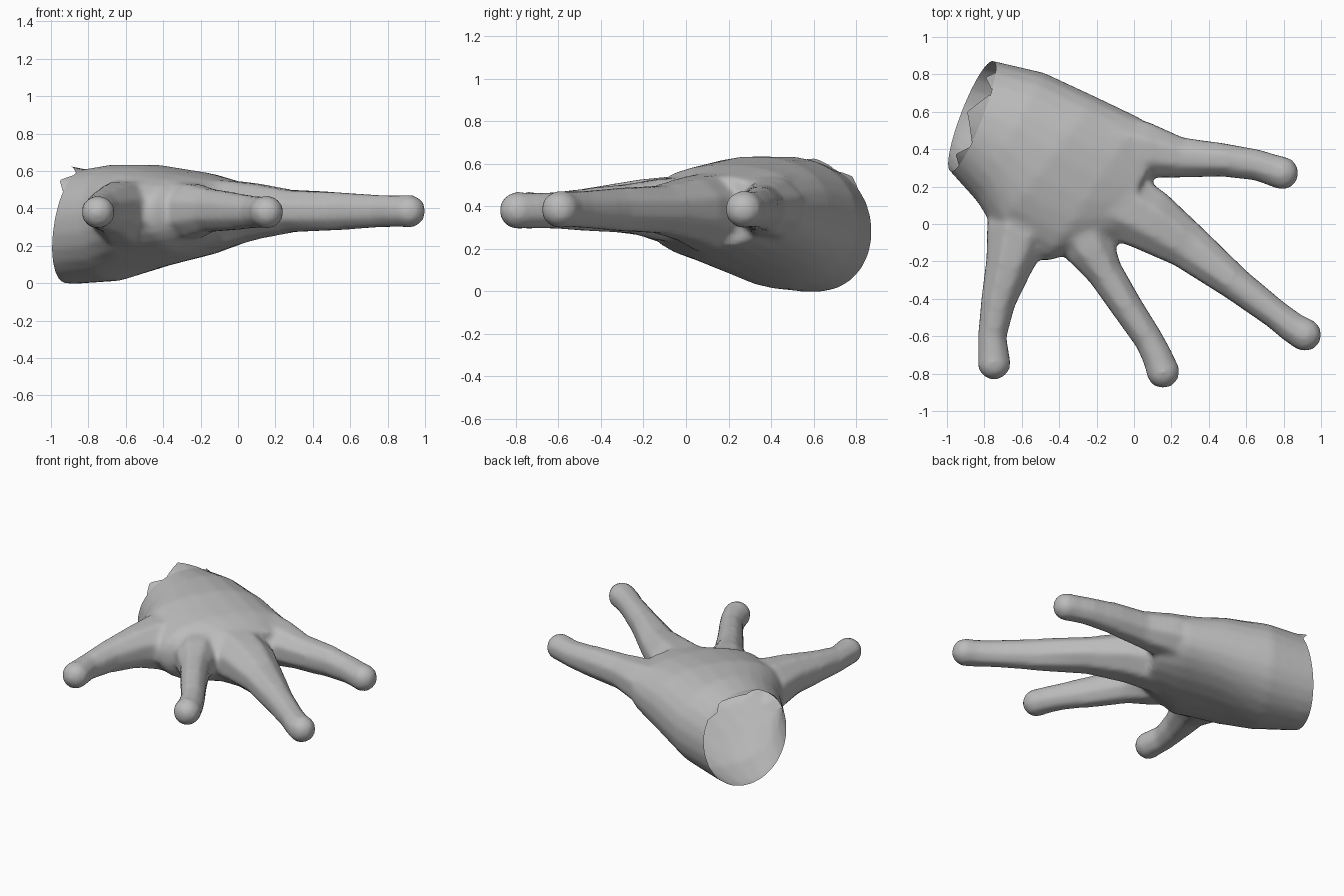
import bpy, bmesh, math
from mathutils import Vector

cube = bpy.data.objects.get("Cube")
if cube:
    bpy.data.objects.remove(cube)

skin = bpy.data.materials.new("plain_grey")
skin.use_nodes = True
GREY = (0.5, 0.5, 0.5, 1)
skin.diffuse_color = GREY
skin.node_tree.nodes["Principled BSDF"].inputs["Base Color"].default_value = GREY


def loft(bm, rings):
    """Skin a closed tube through rings of points."""
    loops = [[bm.verts.new(p) for p in ring] for ring in rings]
    count = len(loops[0])
    for a, b in zip(loops, loops[1:]):
        for i in range(count):
            j = (i + 1) % count
            bm.faces.new((a[i], a[j], b[j], b[i]))
    bm.faces.new(loops[0][::-1])
    bm.faces.new(loops[-1])


def oval(centre, across, up, sides, power=1):
    """Ring of points; a power below one makes it boxier."""
    def bend(value):
        return math.copysign(abs(value) ** power, value)
    turns = [math.tau * (i + 0.5) / sides for i in range(sides)]
    return [centre + across * bend(math.cos(t)) + up * bend(math.sin(t)) for t in turns]


def palm(bm, sections):
    """Each section: two edge points in plan, lowest and highest z, power."""
    rings = []
    for x1, y1, x2, y2, low, high, power in sections:
        a, b = Vector((x1, y1, 0)), Vector((x2, y2, 0))
        centre = (a + b) / 2 + Vector((0, 0, (low + high) / 2))
        rings.append(oval(centre, (a - b) / 2, Vector((0, 0, (high - low) / 2)), 24, power))
    loft(bm, rings)


def finger(bm, path):
    """Path points: x, y, z, half width, half height; a ball ends the finger."""
    points = [Vector(p[:3]) for p in path]
    rings = []
    for i, p in enumerate(path):
        along = points[min(i + 1, len(path) - 1)] - points[max(i - 1, 0)]
        across = Vector((-along.y, along.x, 0)).normalized()
        rings.append(oval(points[i], across * p[3], Vector((0, 0, p[4])), 8))
    loft(bm, rings)
    ball = bmesh.ops.create_icosphere(bm, subdivisions=2, radius=0.092)
    bmesh.ops.translate(bm, verts=ball["verts"], vec=points[-1])


def add_object(name, bm):
    mesh = bpy.data.meshes.new(name)
    bm.to_mesh(mesh)
    bm.free()
    obj = bpy.data.objects.new(name, mesh)
    bpy.context.collection.objects.link(obj)
    mesh.materials.append(skin)
    return obj


# Palm and wrist
bm = bmesh.new()
palm(bm, [
    (-0.92, 0.91, -1.17, 0.50, 0.01, 0.56, 1),
    (-0.74, 0.87, -1.01, 0.31, -0.005, 0.60, 0.97),
    (-0.48, 0.81, -0.84, 0.12, 0.01, 0.635, 0.93),
    (-0.20, 0.68, -0.74, -0.04, 0.08, 0.635, 0.88),
    (0.03, 0.57, -0.47, -0.20, 0.145, 0.595, 0.88),
    (0.13, 0.38, -0.13, -0.10, 0.21, 0.54, 0.9),
])

# Four fingers, thumb side first
finger(bm, [
    (-0.56, 0.15, 0.36, 0.18, 0.20), (-0.62, -0.05, 0.375, 0.185, 0.18),
    (-0.668, -0.22, 0.395, 0.135, 0.14), (-0.727, -0.42, 0.39, 0.098, 0.11),
    (-0.758, -0.60, 0.38, 0.081, 0.09), (-0.752, -0.68, 0.38, 0.087, 0.09),
    (-0.748, -0.745, 0.38, 0.093, 0.09)])
finger(bm, [
    (-0.34, 0.10, 0.38, 0.16, 0.18), (-0.235, -0.13, 0.385, 0.145, 0.155),
    (-0.155, -0.26, 0.39, 0.102, 0.125), (-0.04, -0.44, 0.385, 0.09, 0.11),
    (0.08, -0.62, 0.38, 0.082, 0.092), (0.125, -0.71, 0.38, 0.086, 0.09),
    (0.155, -0.79, 0.38, 0.093, 0.09)])
finger(bm, [
    (-0.10, 0.12, 0.37, 0.21, 0.20), (0.09, 0.015, 0.385, 0.18, 0.16),
    (0.29, -0.12, 0.385, 0.134, 0.12), (0.55, -0.325, 0.385, 0.096, 0.108),
    (0.76, -0.485, 0.385, 0.083, 0.092), (0.85, -0.555, 0.385, 0.088, 0.09),
    (0.914, -0.592, 0.385, 0.093, 0.09)])
finger(bm, [
    (-0.14, 0.42, 0.38, 0.19, 0.19), (0.06, 0.395, 0.39, 0.16, 0.15),
    (0.25, 0.355, 0.39, 0.115, 0.12), (0.48, 0.342, 0.39, 0.095, 0.108),
    (0.66, 0.315, 0.385, 0.088, 0.092), (0.73, 0.292, 0.385, 0.089, 0.09),
    (0.792, 0.272, 0.385, 0.093, 0.09)])
hand = add_object("hand", bm)

# Fuse the parts into one skin with soft webs between the fingers
fuse = hand.modifiers.new("fuse", "REMESH")
fuse.mode = "VOXEL"
fuse.voxel_size = 0.018
soften = hand.modifiers.new("soften", "SMOOTH")
soften.factor = 0.5
soften.iterations = 8
graph = bpy.context.evaluated_depsgraph_get()
fused = bpy.data.meshes.new_from_object(hand.evaluated_get(graph))
hand.modifiers.clear()

# Slice the wrist open, leaving a hollow skin
centre = Vector((-0.86, 0.6, 0.3))
normal = Vector((-0.93, 0.37, 0.19)).normalized()
bm = bmesh.new()
bm.from_mesh(fused)
cut = bmesh.ops.bisect_plane(bm, geom=bm.verts[:] + bm.edges[:] + bm.faces[:],
                             plane_co=centre, plane_no=normal, clear_outer=True)
rim_points = [[v.co.copy() for v in e.verts] for e in cut["geom_cut"]
              if isinstance(e, bmesh.types.BMEdge)]
bm.to_mesh(fused)
bm.free()
hand.data = fused

# Torn scraps standing out from the wrist rim: angle, length, half spread
scraps = [(50, 0.05, 12), (92, 0.09, 26), (135, 0.05, 12)]
side = normal.cross(Vector((0, 0, 1))).normalized()
up = side.cross(normal)


def scrap_length(p):
    d = p - centre
    angle = math.degrees(math.atan2(d.dot(up), d.dot(side)))
    return max(h * max(0, 1 - abs(angle - a) / w) for a, h, w in scraps)


bm = bmesh.new()
for a, b in rim_points:
    ha, hb = scrap_length(a), scrap_length(b)
    if ha > 0 and hb > 0:
        bm.faces.new([bm.verts.new(p) for p in (a, b, b + normal * hb, a + normal * ha)])
bmesh.ops.remove_doubles(bm, verts=bm.verts[:], dist=0.0005)
torn = add_object("torn_wrist_rim", bm)

# Smooth skin
for obj in (hand, torn):
    bpy.ops.object.select_all(action="DESELECT")
    obj.select_set(True)
    bpy.context.view_layer.objects.active = obj
    bpy.ops.object.shade_smooth_by_angle(angle=math.radians(40))
